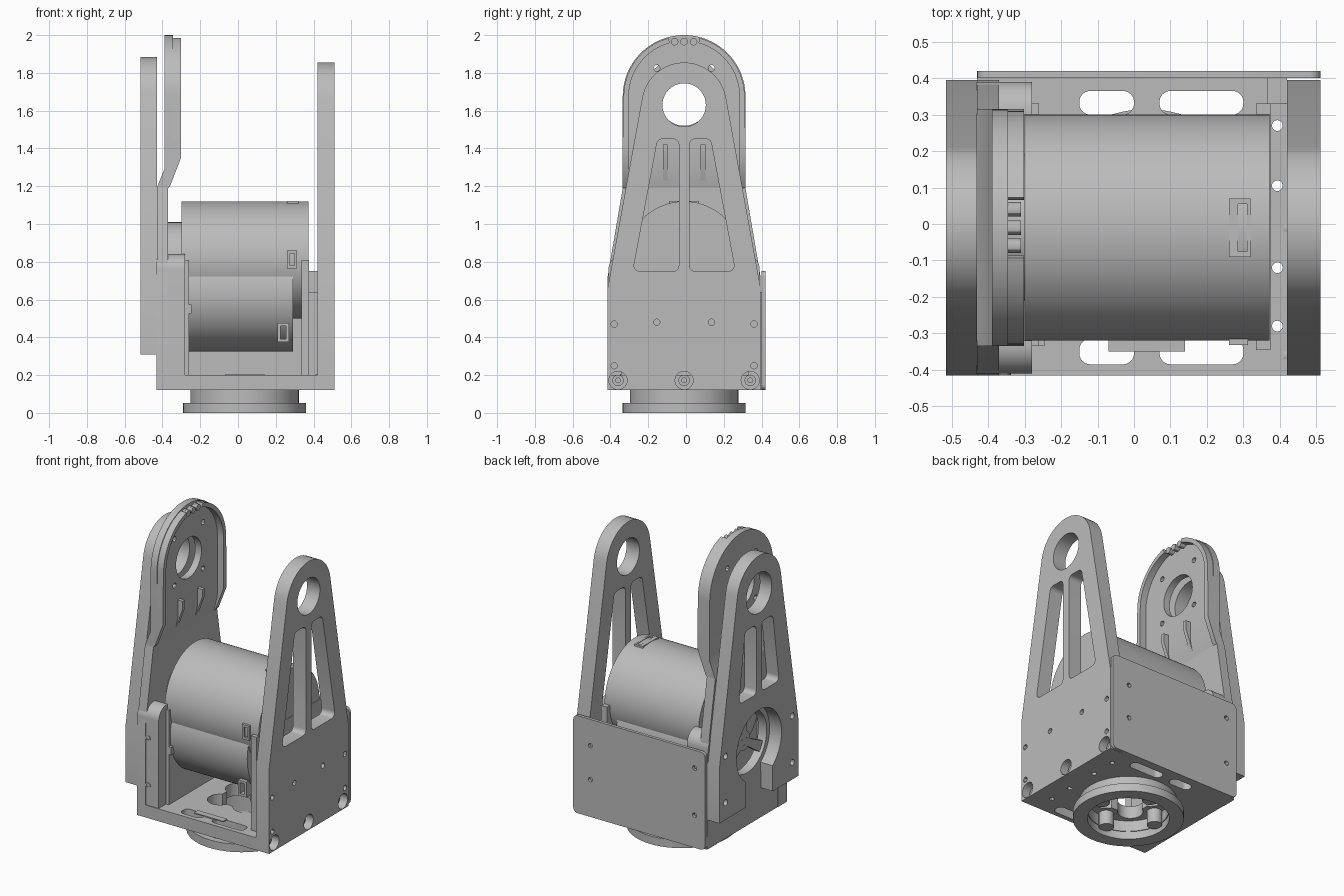
import bpy, bmesh, math
from mathutils import Matrix

if "Cube" in bpy.data.objects:
    bpy.data.objects.remove(bpy.data.objects["Cube"], do_unlink=True)

grey = bpy.data.materials.new("machined_grey")
grey.use_nodes = True
grey.diffuse_color = (0.5, 0.5, 0.5, 1)
grey.node_tree.nodes["Principled BSDF"].inputs["Base Color"].default_value = (0.5, 0.5, 0.5, 1)

MID = -0.01    # centre line of the arms in y
HUB = 0.035    # centre of the base hub in x
AXES = {
    "x": Matrix(((0, 0, 1, 0), (1, 0, 0, 0), (0, 1, 0, 0), (0, 0, 0, 1))),
    "y": Matrix(((1, 0, 0, 0), (0, 0, -1, 0), (0, 1, 0, 0), (0, 0, 0, 1))),
    "z": Matrix.Identity(4),
}


def arc(u, v, r, a0, a1, n=24):
    steps = [math.radians(a0 + (a1 - a0) * i / n) for i in range(n + 1)]
    return [(u + r * math.cos(a), v + r * math.sin(a)) for a in steps]


def circle(u, v, r, n=32):
    return arc(u, v, r, 0, 360, n)[:-1]


def rect(u0, u1, v0, v1):
    return [(u0, v0), (u1, v0), (u1, v1), (u0, v1)]


def rounded(u0, u1, v0, v1, r):
    return (arc(u1 - r, v1 - r, r, 0, 90, 6) + arc(u0 + r, v1 - r, r, 90, 180, 6)
            + arc(u0 + r, v0 + r, r, 180, 270, 6) + arc(u1 - r, v0 + r, r, 270, 360, 6))


def flip(points):
    """Mirror a profile about the arm centre line."""
    return [(2 * MID - u, v) for u, v in points]


def both(points):
    return [points, flip(points)]


def slab(name, axis, lo, hi, outline, holes=()):
    """Extrude an outline with holes between two positions along an axis."""
    curve = bpy.data.curves.new(name, "CURVE")
    curve.dimensions = "2D"
    curve.fill_mode = "BOTH"
    curve.extrude = (hi - lo) / 2
    for loop in [outline, *holes]:
        spline = curve.splines.new("POLY")
        spline.points.add(len(loop) - 1)
        for point, (u, v) in zip(spline.points, loop):
            point.co = (u, v, 0, 1)
        spline.use_cyclic_u = True
    temp = bpy.data.objects.new(name + "_curve", curve)
    mesh = bpy.data.meshes.new_from_object(temp)
    bpy.data.objects.remove(temp)
    bpy.data.curves.remove(curve)
    shift = (lo + hi) / 2 * (-1 if axis == "y" else 1)
    mesh.transform(AXES[axis] @ Matrix.Translation((0, 0, shift)))
    bm = bmesh.new()
    bm.from_mesh(mesh)
    bmesh.ops.remove_doubles(bm, verts=bm.verts, dist=0.0001)
    bmesh.ops.recalc_face_normals(bm, faces=bm.faces)
    bm.to_mesh(mesh)
    bm.free()
    mesh.name = name
    mesh.materials.clear()
    mesh.materials.append(grey)
    obj = bpy.data.objects.new(name, mesh)
    bpy.context.collection.objects.link(obj)
    return obj


def tapered_arm(top_z, bottom):
    """Arm outline: wide foot narrowing to a round head."""
    return bottom + [(MID + 0.405, 0.66)] + arc(MID, top_z, 0.225, 10, 170) + [(MID - 0.405, 0.66)]


def window(low, wide):
    """Slanted lightening window on the -y side of an arm."""
    inner, r = MID - 0.028, 0.03
    return (arc(inner - r, low + r, r, 270, 360, 5) + arc(inner - r, 1.45 - r, r, 0, 90, 5)
            + arc(MID - 0.115, 1.45 - r, r, 90, 170, 5) + arc(MID - wide + r, low + r, r, 170, 270, 5))


# Left arm
holes = [circle(MID, 1.63, 0.115, 40)] + both(window(0.75, 0.265))
for z, off in ((0.47, 0.37), (0.25, 0.37), (0.48, 0.145)):
    holes += both(circle(MID - off, z, 0.017, 12))
screw_ys = (MID - 0.35, MID, MID + 0.35)
holes += [circle(y, 0.172, 0.048, 24) for y in screw_ys]
slab("left_arm", "x", 0.42, 0.512,
     tapered_arm(1.63, [(MID - 0.405, 0.12), (MID + 0.405, 0.12)]), holes)
for y in screw_ys:
    slab("screw_head", "x", 0.41, 0.47, circle(y, 0.172, 0.03, 20), [circle(y, 0.172, 0.014, 6)])

# Right outer arm with an arched opening at its foot
arch = [(MID - 0.405, 0.31), (MID - 0.14, 0.31)] + arc(MID, 0.66, 0.23, 233, -53, 36) \
    + [(MID + 0.14, 0.31), (MID + 0.405, 0.31)]
holes = [circle(MID, 1.645, 0.13, 40)] + both(window(1.0, 0.2))
for z in (0.42, 0.72):
    holes += both(circle(MID - 0.34, z, 0.02, 12))
slab("right_outer_arm", "x", -0.515, -0.43, tapered_arm(1.66, arch), holes)

# Right inner plate
slab("right_inner_plate", "x", -0.43, -0.37,
     [(MID - 0.405, 0.12), (MID + 0.405, 0.12), (MID + 0.405, 0.72),
      (MID + 0.325, 1.19), (MID - 0.325, 1.19), (MID - 0.405, 0.72)],
     [circle(MID, 0.66, 0.2)])
for angle in (90, 210, 330):
    a = math.radians(angle)
    c, s = math.cos(a), math.sin(a)
    bar = [(MID + c * d - s * w, 0.66 + s * d + c * w)
           for d, w in ((0, -0.02), (0.21, -0.035), (0.21, 0.035), (0, 0.02))]
    slab("spoke", "x", -0.41, -0.375, bar)
slab("centre_boss", "x", -0.41, -0.30, circle(MID, 0.66, 0.06), [circle(MID, 0.66, 0.03, 16)])

# Offset step that carries the cup
slab("cup_step", "y", MID - 0.325, MID + 0.325,
     [(-0.43, 1.19), (-0.37, 1.19), (-0.345, 1.3), (-0.345, 1.45), (-0.39, 1.45), (-0.39, 1.29)])
for lo in (MID - 0.325, MID + 0.293):
    slab("cup_cheek", "y", lo, lo + 0.032,
         [(-0.37, 1.19), (-0.36, 1.2), (-0.302, 1.35), (-0.302, 1.45), (-0.35, 1.45), (-0.35, 1.3)])
for side in (-1, 1):
    y = MID + side * 0.1
    slab("cup_rib", "y", y - 0.012, y + 0.012,
         [(-0.372, 1.2), (-0.31, 1.37), (-0.31, 1.42), (-0.35, 1.42)])

# Cup floor and rim
cup_z = 1.675
holes = [circle(MID, 1.65, 0.13, 40)]
for z in (cup_z - 0.15, cup_z + 0.15):
    holes += both(circle(MID - 0.145, z, 0.017, 12))
slab("cup_floor", "x", -0.39, -0.345,
     [(MID - 0.325, 1.45), (MID + 0.325, 1.45)] + arc(MID, cup_z, 0.325, 0, 180, 48), holes)
rim = ([(MID + 0.293, 1.45), (MID + 0.325, 1.45)] + arc(MID, cup_z, 0.32, 0, 75)
       + arc(MID, cup_z, 0.293, 75, 0))
for part in both(rim):
    slab("cup_rim", "x", -0.346, -0.302, part)
for y in (MID - 0.05, MID, MID + 0.05):
    slab("cup_tooth", "x", -0.35, -0.31, circle(y, 1.965, 0.02, 12))

# Base plate with slots and a star shaped opening
holes = [rounded(x0, x1, y0, y1, 0.03) for x0, x1 in ((-0.15, 0.0), (0.07, 0.3))
         for y0, y1 in ((0.3, 0.365), (-0.385, -0.315))]
holes += [circle(0.413 - 0.02, y, 0.015, 12) for y in (0.27, 0.105, -0.12, -0.28)]
star = []
for i in range(4):
    a = 45 + 90 * i
    u, v = math.cos(math.radians(a)), math.sin(math.radians(a))
    star += arc(HUB + 0.13 * u, MID + 0.13 * v, 0.075, a - 110, a + 110, 14)
slab("base_plate", "z", 0.12, 0.2, rect(-0.43, 0.42, -0.415, 0.4), holes + [star])
slab("base_pad", "z", 0.2, 0.207, rect(-0.07, 0.14, -0.35, -0.31))

# Turntable hub under the base
slab("hub_flange", "z", 0, 0.052, circle(HUB, MID, 0.325, 64), [circle(HUB, MID, 0.24, 48)])
slab("hub_neck", "z", 0.05, 0.121, circle(HUB, MID, 0.287, 64), [circle(HUB, MID, 0.235, 48)])
for i in range(4):
    a = math.radians(90 * i)
    slab("hub_post", "z", 0.03, 0.121,
         circle(HUB + 0.2 * math.cos(a), MID + 0.2 * math.sin(a), 0.045, 20))

# Back cover
holes = [circle(x, z, 0.015, 12) for x, zs in ((0.39, (0.36, 0.58)), (-0.355, (0.33, 0.635))) for z in zs]
slab("back_cover", "y", 0.4, 0.42, rounded(-0.43, 0.512, 0.12, 0.75, 0.03), holes)

# Corner posts
post = [(-0.32, 0.12), (-0.32, 0.84)] + arc(-0.33, 0.76, 0.08, 90, 180, 10) + [(-0.41, 0.12)]
for profile in both(post):
    slab("right_post", "x", -0.432, -0.28, profile)
slab("left_back_post", "z", 0.2, 0.64, rect(0.365, 0.42, 0.33, 0.4))
for z in (0.33, 0.635):
    slab("post_screw", "y", -0.414, -0.408, circle(-0.355, z, 0.017, 12), [circle(-0.355, z, 0.011, 12)])

# Motor bodies and the brackets holding them
slab("upper_motor", "x", -0.30, 0.372, circle(MID, 0.81, 0.31, 96))
slab("upper_motor_collar", "x", -0.37, -0.30, circle(MID, 0.81, 0.2, 48))
slab("lower_motor", "x", -0.26, 0.29, circle(MID, 0.635, 0.31, 96))
slab("left_bracket", "x", 0.335, 0.375, rect(-0.345, 0.33, 0.2, 0.81))
slab("right_bracket", "x", -0.282, -0.26, rect(-0.335, 0.33, 0.2, 0.81))

# Cable sockets
slab("top_socket", "z", 1.09, 1.122, rect(0.26, 0.32, -0.09, 0.07), [rect(0.285, 0.31, -0.075, 0.055)])
slab("upper_socket", "y", -0.332, -0.29, rect(0.26, 0.312, 0.765, 0.86), [rect(0.275, 0.3, 0.78, 0.845)])
slab("lower_socket", "y", -0.3, -0.2, rect(0.21, 0.27, 0.375, 0.475), [rect(0.225, 0.255, 0.39, 0.46)])
slab("side_socket", "y", -0.335, -0.28, rect(-0.28, -0.245, 0.525, 0.575))

# Smooth round surfaces while keeping edges sharp
bpy.ops.object.select_all(action="DESELECT")
for obj in bpy.context.collection.objects:
    if obj.type == "MESH" and obj.data.materials and obj.data.materials[0] == grey:
        obj.select_set(True)
        bpy.context.view_layer.objects.active = obj
bpy.ops.object.shade_smooth_by_angle(angle=math.radians(30))
